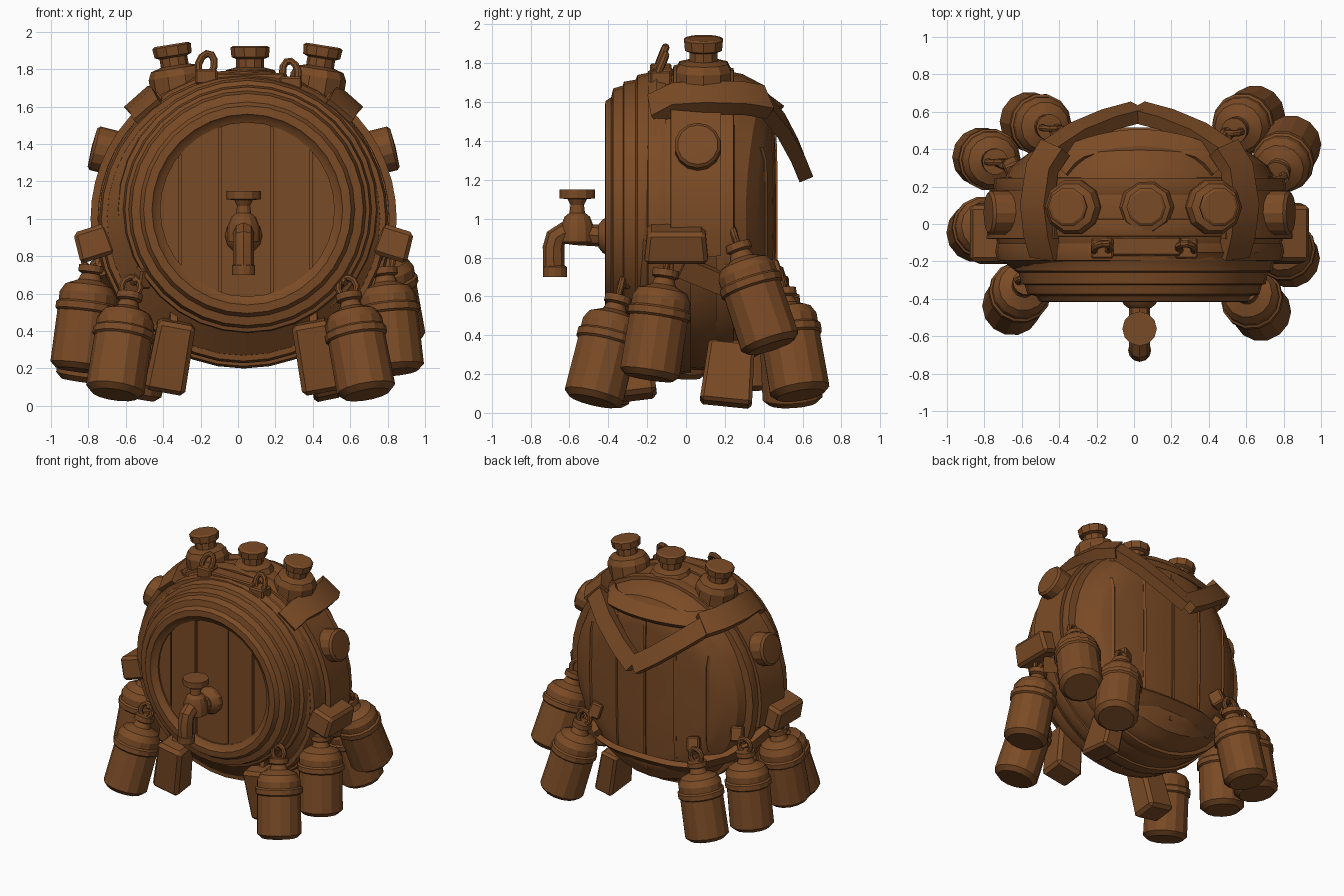
import bpy, bmesh, math
from mathutils import Vector, Matrix

if "Cube" in bpy.data.objects:
    bpy.data.objects.remove(bpy.data.objects["Cube"])

CX, CZ = 0.03, 1.0          # barrel axis
wood = bpy.data.materials.new("warm_brown")
wood.diffuse_color = (0.195, 0.070, 0.019, 1)
wood.use_nodes = True
wood.node_tree.nodes["Principled BSDF"].inputs["Base Color"].default_value = wood.diffuse_color


def finish(name, bm, smooth=True):
    bmesh.ops.recalc_face_normals(bm, faces=bm.faces[:])
    me = bpy.data.meshes.new(name)
    bm.to_mesh(me)
    bm.free()
    me.materials.append(wood)
    ob = bpy.data.objects.new(name, me)
    bpy.context.collection.objects.link(ob)
    if smooth:
        bpy.ops.object.select_all(action='DESELECT')
        ob.select_set(True)
        bpy.context.view_layer.objects.active = ob
        bpy.ops.object.shade_smooth_by_angle(angle=math.radians(25))
    return ob


def frame(origin, axis):
    q = Vector((0, 0, 1)).rotation_difference(Vector(axis))
    return Matrix.Translation(origin) @ q.to_matrix().to_4x4()


def lathe(name, prof, origin, axis=(0, 0, 1), seg=14):
    """Spin (radius, height) points around an axis."""
    bm = bmesh.new()
    vs = [bm.verts.new((r, 0, h)) for r, h in prof]
    es = [bm.edges.new(p) for p in zip(vs, vs[1:])]
    bmesh.ops.spin(bm, geom=vs + es, cent=(0, 0, 0), axis=(0, 0, 1),
                   angle=2 * math.pi, steps=seg)
    bmesh.ops.remove_doubles(bm, verts=bm.verts[:], dist=0.0005)
    bm.transform(frame(origin, axis))
    return finish(name, bm)


def box(name, size, loc, rot=(0, 0, 0), taper=1.0):
    """Bevelled box, optionally narrower at the top."""
    bm = bmesh.new()
    bmesh.ops.create_cube(bm, size=1)
    for v in bm.verts:
        k = taper if v.co.z > 0 else 1
        v.co = (v.co.x * size[0] * k, v.co.y * size[1] * k, v.co.z * size[2])
    bmesh.ops.bevel(bm, geom=bm.edges[:], offset=min(size) * 0.12, segments=1,
                    affect='EDGES')
    m = Matrix.Translation(loc)
    for a, ax in zip(rot, 'XYZ'):
        m = m @ Matrix.Rotation(a, 4, ax)
    bm.transform(m)
    return finish(name, bm, False)


def tube(name, pts, rad, closed=False):
    cu = bpy.data.curves.new(name, 'CURVE')
    cu.dimensions = '3D'
    cu.bevel_depth, cu.bevel_resolution, cu.use_fill_caps = rad, 2, True
    sp = cu.splines.new('POLY')
    sp.points.add(len(pts) - 1)
    for p, c in zip(sp.points, pts):
        p.co = (*c, 1)
    sp.use_cyclic_u = closed
    tmp = bpy.data.objects.new(name, cu)
    me = bpy.data.meshes.new_from_object(tmp)
    bpy.data.objects.remove(tmp)
    bm = bmesh.new()
    bm.from_mesh(me)
    bpy.data.meshes.remove(me)
    return finish(name, bm)


def ring(name, loc, axis, rx, rz, rad):
    m = frame(loc, axis)
    tube(name, [m @ Vector((rx * math.cos(a), 0, rz * math.sin(a)))
                for a in [i * math.pi / 5 for i in range(10)]], rad, True)


def strap(name, pts, width, thick):
    """Flat band along points, facing away from the barrel centre."""
    pts = [Vector(p) for p in pts]
    bm = bmesh.new()
    rows = []
    for i, p in enumerate(pts):
        t = (pts[min(i + 1, len(pts) - 1)] - pts[max(i - 1, 0)]).normalized()
        n = p - Vector((CX, 0.0, CZ))
        n = (n - t * n.dot(t)).normalized()
        s = t.cross(n) * width / 2
        o = n * thick / 2
        rows.append([bm.verts.new(c) for c in (p + s + o, p - s + o, p - s - o, p + s - o)])
    for a, b in zip(rows, rows[1:]):
        for j in range(4):
            k = (j + 1) % 4
            bm.faces.new((a[j], a[k], b[k], b[j]))
    bm.faces.new(rows[0])
    bm.faces.new(rows[-1])
    return finish(name, bm)


# Barrel body: wide at the sides, bulging back
BODY = [(0, .462), (.3, .462), (.58, .45), (.69, .395), (.745, .29), (.78, .1),
        (.775, -.05), (.73, -.2), (.6, -.3)]


def back_y(x, z):
    r = math.hypot(x - CX, z - CZ)
    for (r0, y0), (r1, y1) in zip(BODY[:5], BODY[1:6]):
        if r <= r1:
            y = y0 + (y1 - y0) * (r - r0) / (r1 - r0)
            break
    else:
        y = .1
    return y - .09 * ((x - CX) / .7) ** 2 * min(1, max(0, y / .3))


dense = []                  # extra rings so the bulge bends smoothly
for (r0, y0), (r1, y1) in zip(BODY, BODY[1:]):
    dense += [(r0 + (r1 - r0) * k / 3, y0 + (y1 - y0) * k / 3) for k in range(3)]
dense.append(BODY[-1])
body = lathe("barrel_body", [(r, -y) for r, y in dense], (CX, 0, CZ), (0, -1, 0), 36)
for v in body.data.vertices:
    v.co.y -= .09 * ((v.co.x - CX) / .7) ** 2 * min(1, max(0, v.co.y / .3))

# Hoops around the barrel
for y, r in ((-.15, .75), (-.02, .778), (.2, .76)):
    lathe("barrel_hoop", [(r - .04, -.05), (r + .015, -.045), (r + .022, 0),
                          (r + .01, .045), (r - .04, .05)], (CX, y, CZ), (0, -1, 0), 36)

# Thin vertical seams between the back staves
for x in (-.47, -.22, .03, .28, .53):
    h = math.sqrt(.62 ** 2 - (x - CX) ** 2)
    zs = [CZ - h + 2 * h * k / 10 for k in range(11)]
    strap("back_seam", [(x, back_y(x, z) + .002, z) for z in zs], .018, .014)
# Bands high on the back and the belt below
for z, w, wd in ((1.6, .42, .12), (.47, .42, .12)):
    strap("back_band", [(CX + w * k / 8, back_y(CX + w * k / 8, z) + .006, z)
                        for k in range(-8, 9)], wd, .04)
belt = [(.79, -.02, .75), (.74, .2, .66), (.62, back_y(.62, .58) + .015, .58)]
for s in (-1, 1):
    strap("lower_belt", [(CX + s * (x - CX), y, z) for x, y, z in belt] +
          [(CX + s * .42, back_y(.45, .52) + .015, .52)], .11, .05)

# Stepped front rim
lathe("front_rim", [(.465, .34), (.465, .385), (.495, .40), (.51, .418), (.555, .415),
                    (.575, .385), (.62, .375),
                    (.635, .325), (.655, .32), (.665, .26), (.69, .25), (.70, .2), (.73, .15)],
      (.05, 0, 1.05), (0, -1, 0), 32)

# Front lid planks, cut to a disc
edges = [-.49, -.36, -.145, .13, .34, .49]
for i, (a, b) in enumerate(zip(edges, edges[1:])):
    bm = bmesh.new()
    xs = [a + .006 + (b - a - .012) * k / 5 for k in range(6)]
    zz = [math.sqrt(max(.0005, .49 ** 2 - x * x)) for x in xs]
    loop = list(zip(xs, zz)) + [(x, -z) for x, z in reversed(list(zip(xs, zz)))]
    y = -.372 - .008 * (i % 2)
    f = bm.faces.new([bm.verts.new((.05 + x, y, 1.05 + z)) for x, z in loop])
    ext = bmesh.ops.extrude_face_region(bm, geom=[f])
    bmesh.ops.translate(bm, vec=(0, .06, 0),
                        verts=[v for v in ext['geom'] if isinstance(v, bmesh.types.BMVert)])
    finish("front_plank", bm, False)
lathe("lid_back", [(0, .335), (.5, .335)], (.05, 0, 1.05), (0, -1, 0), 32)

# Tap
lathe("tap_flange", [(.1, .34), (.1, .40), (.085, .43), (.06, .45), (0, .45)],
      (.03, 0, .91), (0, -1, 0), 12)
tube("tap_pipe", [(.03, -.4, .91), (.03, -.57, .92), (.03, -.63, .925), (.03, -.67, .9),
                  (.03, -.682, .85), (.03, -.68, .72)], .056)
lathe("tap_mouth", [(0, .7), (.062, .7), (.062, .75), (.05, .76)], (.03, -.675, 0), seg=12)
lathe("tap_handle", [(.085, .88), (.085, .96), (.065, 1.01), (.04, 1.03), (.035, 1.07),
                     (.05, 1.1), (.092, 1.105), (.092, 1.15), (0, 1.15)], (.03, -.56, 0), seg=12)

# Three capped necks on top
NECK = [(0, -.14), (.15, -.14), (.15, .03), (.13, .07), (.075, .085), (.075, .13),
        (.1, .14), (.105, .19), (.09, .2), (0, .2)]
for x, z, tilt in ((-.325, 1.735, -.16), (.065, 1.725, 0), (.425, 1.73, .16)):
    lathe("top_neck", NECK, (x, .09, z), (tilt, 0, 1), 10)
# Clasp bar with two hook loops
box("clasp_bar", (.4, .1, .07), (.05, -.12, 1.745))
for x, z, lean in ((-.17, 1.81, .25), (.28, 1.77, -.15)):
    box("hook_base", (.12, .11, .08), (x, -.13, z - .05))
    ring("hook_loop", (x, -.13, z + .01), (lean, .4, 1), .042, .07, .02)

# Shoulder straps meeting in a V behind the barrel
for s in (-1, 1):
    v = [(0, .60, 1.25), (.15, .56, 1.35), (.32, .49, 1.48), (.47, .39, 1.6)]
    strap("back_strap", [(.02 + s * x, y, z) for x, y, z in v], .13, .075)
    over = [(.45, .41, 1.6), (.52, .3, 1.62), (.55, .1, 1.625), (.53, -.06, 1.615), (.5, -.17, 1.56)]
    strap("shoulder_strap", [(CX + s * x, y, z) for x, y, z in over], .17, .08)
    # Broad side band from the shoulder down to the clasp
    arc = [math.radians(d) for d in range(-14, 57, 7)]
    strap("side_band", [(CX + s * .79 * math.cos(a), .05, CZ + .79 * math.sin(a))
                        for a in arc], .26, .04)
    # Round side boss and side clasp
    lathe("side_boss", [(.12, -.1), (.12, .03), (.105, .045), (0, .05)],
          (CX + s * .765, .06, 1.37), (s, 0, .25), 14)
    box("side_clasp", (.2, .33, .17), (CX + s * .80, -.05, .87), (0, s * .3, 0), .9)
    # Hanging front pouches
    box("front_pouch", (.22, .2, .38), (CX + s * .39, -.27, .265), (.12, -s * .18, 0), .92)
    strap("pouch_tie", [(CX + s * .38, -.25, .42), (CX + s * .38, -.2, .58)], .09, .04)
box("rear_pouch", (.15, .27, .33), (.45, .22, .205), (-.1, -.2, 0), .88)
strap("rear_pouch_tie", [(.42, .22, .34), (.42, .22, .5)], .08, .04)

# Hanging flasks: bottom centre and a point at the top of the axis
FLASK = [(0, 0), (.125, 0), (.158, .03), (.155, .31), (.167, .32), (.167, .355), (.155, .365),
         (.155, .41), (.13, .455), (.065, .485), (.05, .52), (.07, .53), (.07, .565), (0, .57)]
flasks = [((.69, -.48, .06), (.57, -.32, .71)), ((.84, -.19, .18), (.78, -.1, .75)),
          ((.85, .44, .34), (.76, .26, .88)), ((.66, .59, .09), (.51, .48, .74)),
          ((-.66, -.45, .06), (-.56, -.28, .72)), ((-.85, -.05, .19), (-.78, 0, .75)),
          ((-.82, .36, .13), (-.73, .33, .77)), ((-.57, .55, .05), (-.43, .51, .71))]
for bot, top in flasks:
    a = (Vector(top) - Vector(bot)).normalized()
    lathe("flask", FLASK, bot, a, 14)
    ring("flask_loop", Vector(bot) + a * .6, a, .05, .055, .018)
    tip = Vector(bot) + a * .63
    inner = Vector((CX + (tip.x - CX) * .84, tip.y * .84, tip.z + .04))
    tube("flask_tie", [tip, inner], .025)
    box("flask_knot", (.09, .1, .11), tip.lerp(inner, .7), (.3, a.x, .4))
